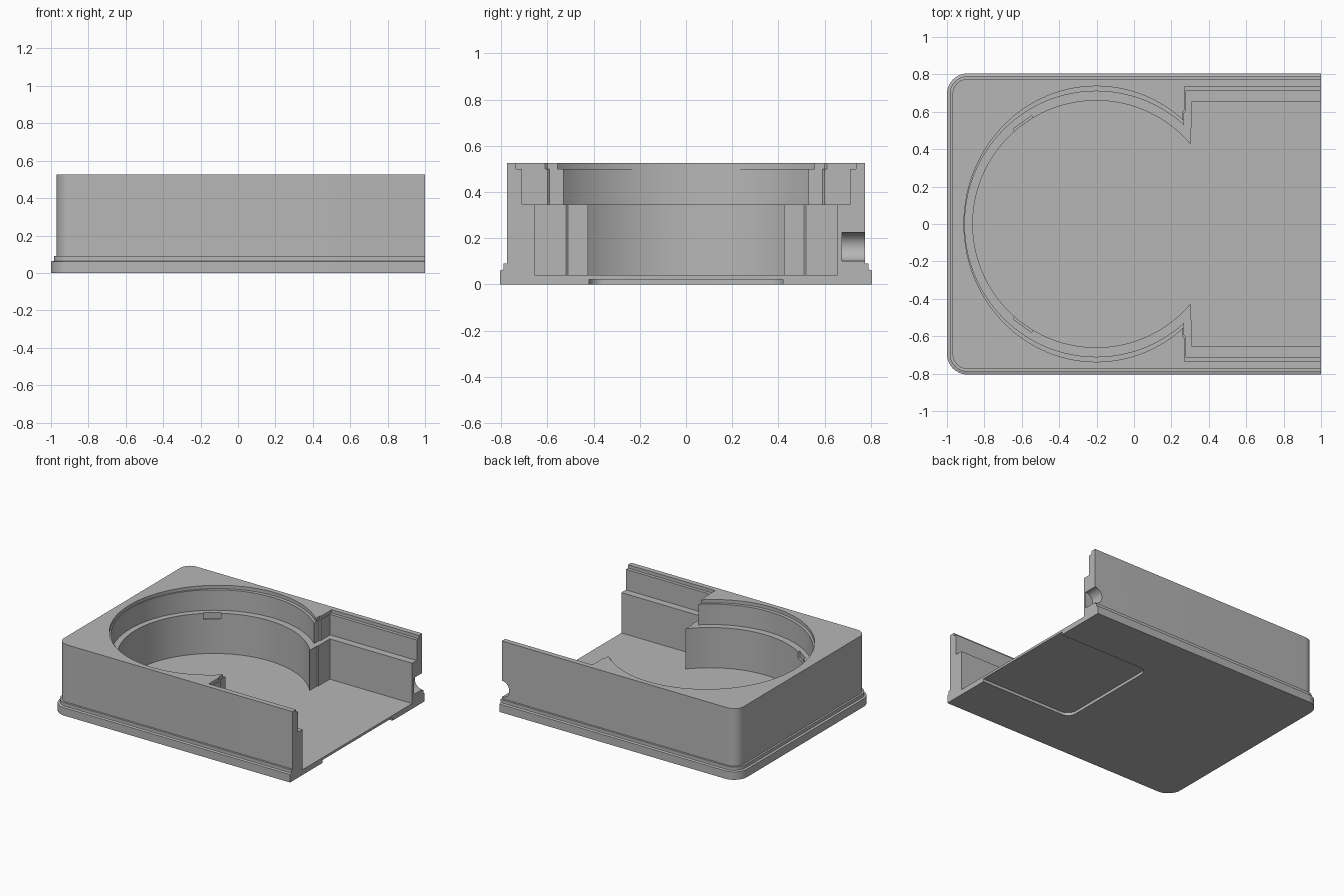
import bpy, bmesh, math
from math import cos, sin, pi

cube = bpy.data.objects.get("Cube")
if cube:
    bpy.data.objects.remove(cube, do_unlink=True)

grey = bpy.data.materials.new("matte grey")
grey.use_nodes = True
grey.diffuse_color = (0.47, 0.47, 0.47, 1)
grey.node_tree.nodes["Principled BSDF"].inputs["Base Color"].default_value = grey.diffuse_color


def loft(name, rings):
    """Solid through stacked rings, each given as (points, z)."""
    bm = bmesh.new()
    loops = [[bm.verts.new((x, y, z)) for x, y in pts] for pts, z in rings]
    n = len(loops[0])
    for low, high in zip(loops, loops[1:]):
        for i in range(n):
            j = (i + 1) % n
            bm.faces.new((low[i], low[j], high[j], high[i]))
    bm.faces.new(loops[0][::-1])
    bm.faces.new(loops[-1])
    bmesh.ops.recalc_face_normals(bm, faces=bm.faces)
    mesh = bpy.data.meshes.new(name)
    bm.to_mesh(mesh)
    bm.free()
    mesh.materials.append(grey)
    obj = bpy.data.objects.new(name, mesh)
    bpy.context.collection.objects.link(obj)
    return obj


def arc(cx, cy, rx, ry, start, end, steps):
    angles = [start + (end - start) * i / steps for i in range(steps + 1)]
    return [(cx + rx * cos(a), cy + ry * sin(a)) for a in angles]


def rounded_end(x0, x1, half, r):
    """Outline with rounded corners at x0 and a square end at x1."""
    return ([(x1, half)] + arc(x0 + r, half - r, r, r, pi / 2, pi, 10)
            + arc(x0 + r, r - half, r, r, pi, 1.5 * pi, 10) + [(x1, -half)])


def channel(x_in, x_out, kink, half):
    """Open-ended channel whose inner shoulder has a slight step."""
    side = [(x_out, half), (x_out, kink), (x_in, kink - 0.01)]
    return [(1.2, half)] + side + [(x, -y) for x, y in side[::-1]] + [(1.2, -half)]


def cut(body, cutter):
    cutter.hide_render = True
    mod = body.modifiers.new("cut", "BOOLEAN")
    mod.operation = "DIFFERENCE"
    mod.solver = "EXACT"
    mod.object = cutter
    bpy.context.view_layer.objects.active = body
    bpy.ops.object.modifier_apply(modifier=mod.name)
    bpy.data.objects.remove(cutter, do_unlink=True)


# Outer block with a two-step foot flange
steps = [(0, 0), (0.06, 0), (0.065, 0.015), (0.09, 0.015), (0.09, 0.03), (0.525, 0.03)]
body = loft("housing", [(rounded_end(-1 + d, 1, 0.805 - d, 0.11 - d), z) for z, d in steps])

# Stepped round pocket and the stepped channel leading out of it
tiers = [
    (0.04, 0.66, 0.66, (0.303, 0.31, 0.52, 0.655)),
    (0.345, 0.703, 0.71, (0.266, 0.275, 0.60, 0.71)),
    (0.50, 0.707, 0.737, (0.262, 0.27, 0.61, 0.735)),
]
for floor, rx, ry, opening in tiers:
    ring = arc(-0.202, 0, rx, ry, 0, 2 * pi, 112)[:-1]
    cut(body, loft("pocket_cutter", [(ring, floor), (ring, 0.6)]))
    outline = channel(*opening)
    cut(body, loft("channel_cutter", [(outline, floor), (outline, 0.6)]))

# Shallow finger notches on the inner ledge
for side in (1, -1):
    a = 0.7 * pi
    notch = [(-0.202 + r * cos(a) - t * sin(a), side * (r * sin(a) + t * cos(a)))
             for r, t in ((0.6, -0.06), (0.672, -0.06), (0.672, 0.06), (0.6, 0.06))]
    cut(body, loft("notch_cutter", [(notch, 0.30), (notch, 0.36)]))

# Recess under the open end
recess = rounded_end(0.23, 1.2, 0.42, 0.07)
cut(body, loft("recess_cutter", [(recess, -0.1), (recess, 0.022)]))

# Half-round cable port in the back wall
bpy.ops.mesh.primitive_cylinder_add(vertices=40, radius=0.062, depth=0.3,
                                    location=(1, 0.825, 0.163), rotation=(pi / 2, 0, 0))
cut(body, bpy.context.object)

bpy.ops.object.select_all(action="DESELECT")
body.select_set(True)
bpy.context.view_layer.objects.active = body
bpy.ops.object.shade_smooth_by_angle(angle=math.radians(25))
